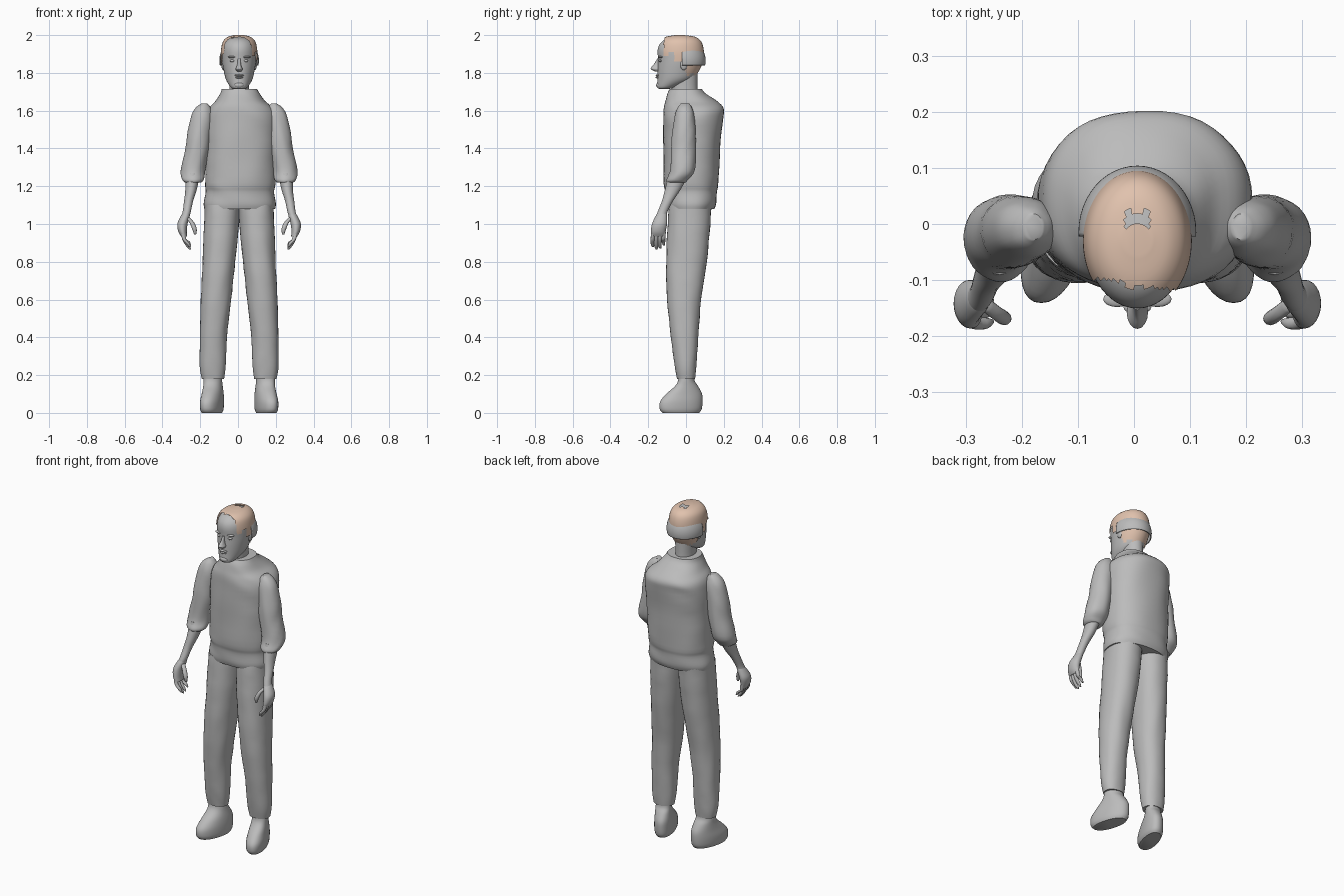
import bpy, bmesh, math, random
from mathutils import Vector

random.seed(4)
if "Cube" in bpy.data.objects:
    bpy.data.objects.remove(bpy.data.objects["Cube"])

MID = .006  # the figure's own centre line


def material(name, rgb):
    m = bpy.data.materials.new(name)
    m.use_nodes = True
    m.diffuse_color = (*rgb, 1)
    m.node_tree.nodes["Principled BSDF"].inputs["Base Color"].default_value = (*rgb, 1)
    return m


GREY = material("plain grey", (.5, .5, .5))
TAN = material("hair tan", (.75, .54, .42))


def finish(name, bm, mat, sharp=50):
    bmesh.ops.recalc_face_normals(bm, faces=bm.faces)
    mesh = bpy.data.meshes.new(name)
    bm.to_mesh(mesh)
    bm.free()
    mesh.materials.append(mat)
    mesh.shade_smooth()
    mesh.set_sharp_from_angle(angle=math.radians(sharp))
    ob = bpy.data.objects.new(name, mesh)
    bpy.context.collection.objects.link(ob)
    return ob


def spline(rings, steps):
    """Smoothly interpolate a list of ring tuples."""
    pts = [rings[0], *rings, rings[-1]]
    out = []
    for a, b, c, d in zip(pts, pts[1:], pts[2:], pts[3:]):
        for i in range(steps):
            t = i / steps
            out.append([q + .5 * t * (r - p + t * (2 * p - 5 * q + 4 * r - s
                        + t * (3 * (q - r) + s - p)))
                        for p, q, r, s in zip(a, b, c, d)])
    return out + [list(rings[-1])]


def loft_mesh(rings, side=1, steps=4, segs=32, power=2, fold=0, shear=0):
    """Skin level rings given as (z, x min, x max, y min, y max)."""
    bm = bmesh.new()
    loops = []
    for z, x0, x1, y0, y1 in spline(rings, steps):
        loop = []
        for k in range(segs):
            a = math.tau * k / segs
            c, s = math.cos(a), math.sin(a)
            r = 1 + fold * math.sin(38 * z + 2 * math.sin(a * 2 + 9 * z)) * math.sin(3 * a + 7 * z)
            x = (x0 + x1) / 2 + (x1 - x0) / 2 * r * math.copysign(abs(c) ** (2 / power), c)
            y = (y0 + y1) / 2 + (y1 - y0) / 2 * r * math.copysign(abs(s) ** (2 / power), s)
            loop.append(bm.verts.new((MID + side * (x + shear * y), y, z)))
        loops.append(loop)
    for a, b in zip(loops, loops[1:]):
        for k in range(segs):
            n = (k + 1) % segs
            bm.faces.new((a[k], a[n], b[n], b[k]))
    bm.faces.new(loops[0])
    bm.faces.new(loops[-1])
    return bm


def loft(name, rings, mat=GREY, **kw):
    return finish(name, loft_mesh(rings, **kw), mat)


def blob(name, centre, size, side=1):
    bm = bmesh.new()
    bmesh.ops.create_uvsphere(bm, u_segments=16, v_segments=10, radius=1)
    for v in bm.verts:
        p = Vector(centre) + v.co * Vector(size)
        v.co = (MID + side * p.x, p.y, p.z)
    return finish(name, bm, GREY)


def digit(name, path, radius, side):
    """Finger: a rounded loft along a downward path of (x, y, z)."""
    rings = []
    for i, (x, y, z) in enumerate(path):
        r = radius * (.45 if i == len(path) - 1 else 1)
        rings.append((z, x - r, x + r, y - r, y + r))
    loft(name, rings, side=side, segs=12, steps=3)


# Torso: loose pullover with a hem band and sloping yoke
loft("pullover", [
    (1.08, -.185, .19, -.1, .15), (1.11, -.187, .195, -.108, .16),
    (1.17, -.175, .187, -.11, .163), (1.22, -.18, .193, -.118, .172),
    (1.4, -.177, .198, -.12, .18), (1.55, -.175, .203, -.12, .196),
    (1.61, -.16, .185, -.118, .2), (1.65, -.125, .14, -.11, .165),
    (1.69, -.1, .11, -.098, .105), (1.715, -.092, .095, -.085, .085)],
    power=2.3, fold=.012, segs=48)
loft("neck", [(1.66, -.056, .056, -.075, .065), (1.72, -.052, .052, -.078, .06),
              (1.8, -.055, .055, -.08, .06)])

# Limbs, built once for each side
for side, word in ((-1, "left"), (1, "right")):
    side = -side  # profiles below lie on the right, -x
    loft(word + "_trouser_leg", [
        (.18, -.198, -.08, -.048, .048), (.25, -.208, -.07, -.06, .055),
        (.4, -.208, -.065, -.08, .065), (.6, -.203, -.042, -.1, .08),
        (.76, -.195, -.025, -.105, .105), (.95, -.188, -.005, -.1, .125),
        (1.1, -.183, .002, -.09, .135)], side=side, fold=.018, power=2.2)
    loft(word + "_shoe", [
        (0, -.185, -.09, -.125, .07), (.02, -.192, -.083, -.139, .083),
        (.06, -.194, -.082, -.137, .088), (.1, -.19, -.085, -.105, .085),
        (.14, -.188, -.09, -.06, .065), (.17, -.188, -.092, -.042, .046),
        (.21, -.186, -.094, -.04, .044)], side=side, shear=.24, power=2.2)
    loft(word + "_sleeve", [
        (1.22, -.287, -.2, -.1, .0), (1.235, -.302, -.188, -.102, .012),
        (1.28, -.31, -.18, -.085, .045), (1.38, -.288, -.162, -.08, .052),
        (1.47, -.275, -.15, -.074, .052), (1.57, -.255, -.14, -.06, .045),
        (1.615, -.23, -.15, -.045, .032), (1.637, -.2, -.168, -.028, .018)],
        side=side, fold=.025)
    loft(word + "_forearm", [
        (1.02, -.316, -.27, -.165, -.105), (1.06, -.3, -.257, -.152, -.1),
        (1.12, -.292, -.244, -.128, -.07), (1.18, -.285, -.225, -.112, -.03),
        (1.27, -.285, -.205, -.09, .02)], side=side, segs=24)
    loft(word + "_palm", [
        (.935, -.308, -.275, -.185, -.11), (.96, -.322, -.277, -.186, -.108),
        (1, -.327, -.273, -.18, -.1), (1.04, -.31, -.262, -.162, -.1),
        (1.06, -.297, -.26, -.148, -.102)], side=side, segs=24)
    for i, name in enumerate(("index", "middle", "ring", "little")):
        y = -.174 + i * .019
        tip = (.877, .865, .87, .887)[i]
        digit(word + "_" + name + "_finger",
              [(-.3, y, .96), (-.291, y - .003, .92), (-.272, y - .003, tip + .02),
               (-.26, y, tip)], .0105, side)
    digit(word + "_thumb", [(-.275, -.14, 1.035), (-.252, -.158, 1.01),
                            (-.237, -.168, .975), (-.233, -.168, .945)], .0125, side)

# Head
skull = [
    (1.715, -.028, .028, -.142, -.09), (1.725, -.045, .045, -.153, -.05),
    (1.765, -.07, .07, -.151, .035), (1.82, -.083, .083, -.15, .068),
    (1.87, -.09, .09, -.148, .086), (1.92, -.09, .09, -.15, .088),
    (1.955, -.08, .08, -.137, .075), (1.98, -.055, .055, -.105, .045),
    (1.99, -.02, .02, -.05, -.005)]
loft("head", skull, segs=48)
loft("nose", [
    (1.808, -.012, .012, -.166, -.13), (1.82, -.019, .019, -.186, -.13),
    (1.832, -.014, .014, -.182, -.13), (1.85, -.009, .009, -.167, -.13),
    (1.875, -.008, .008, -.153, -.13)], segs=16)
blob("upper_lip", (0, -.148, 1.787), (.025, .013, .006))
blob("lower_lip", (0, -.148, 1.776), (.021, .013, .006))
blob("chin", (0, -.142, 1.735), (.026, .016, .016))
for side, word in ((1, "left"), (-1, "right")):
    blob(word + "_eye", (.035, -.134, 1.864), (.014, .011, .007), side)
    blob(word + "_brow", (.036, -.134, 1.884), (.025, .014, .006), side)
    blob(word + "_ear", (.084, -.012, 1.845), (.01, .019, .03), side)

# Hair: a ragged shell just outside the skull
grown = [(z + .01 * (z > 1.95), a - .006, b + .006, c - .005, d + .006)
         for z, a, b, c, d in skull[2:]]
bm = loft_mesh(grown, segs=72, steps=5)
ragged = [random.uniform(-.012, .012) for _ in range(40)]
gone = []
for f in bm.faces:
    p = f.calc_center_median()
    jag = ragged[int(20 * (1 + math.atan2(p.y, p.x) / math.pi)) % 40]
    low = 1.9 if p.y < -.06 else 1.85 if p.y < 0 else 1.785
    crown = abs(p.x - MID) < .022 and -.01 < p.y < .022 and p.z > 1.99
    if p.z < low + jag or p.y < -.108 + jag or crown:
        gone.append(f)
bmesh.ops.delete(bm, geom=gone, context="FACES")
finish("hair", bm, TAN)

# Cap shell wrapping the back half of the head
bm = bmesh.new()
bmesh.ops.create_uvsphere(bm, u_segments=48, v_segments=32, radius=1)
for v in bm.verts:
    v.co = (MID + .105 * v.co.x, -.015 + .119 * v.co.y, 1.865 + .114 * v.co.z)
for co, no in (((0, -.022, 0), (0, 1, 0)), ((0, 0, 1.84), (0, 0, 1))):
    bmesh.ops.bisect_plane(bm, geom=bm.verts[:] + bm.edges[:] + bm.faces[:],
                           plane_co=co, plane_no=no, clear_inner=True)
shell = finish("back_cap", bm, GREY)
thick = shell.modifiers.new("thickness", "SOLIDIFY")
thick.thickness = .005
